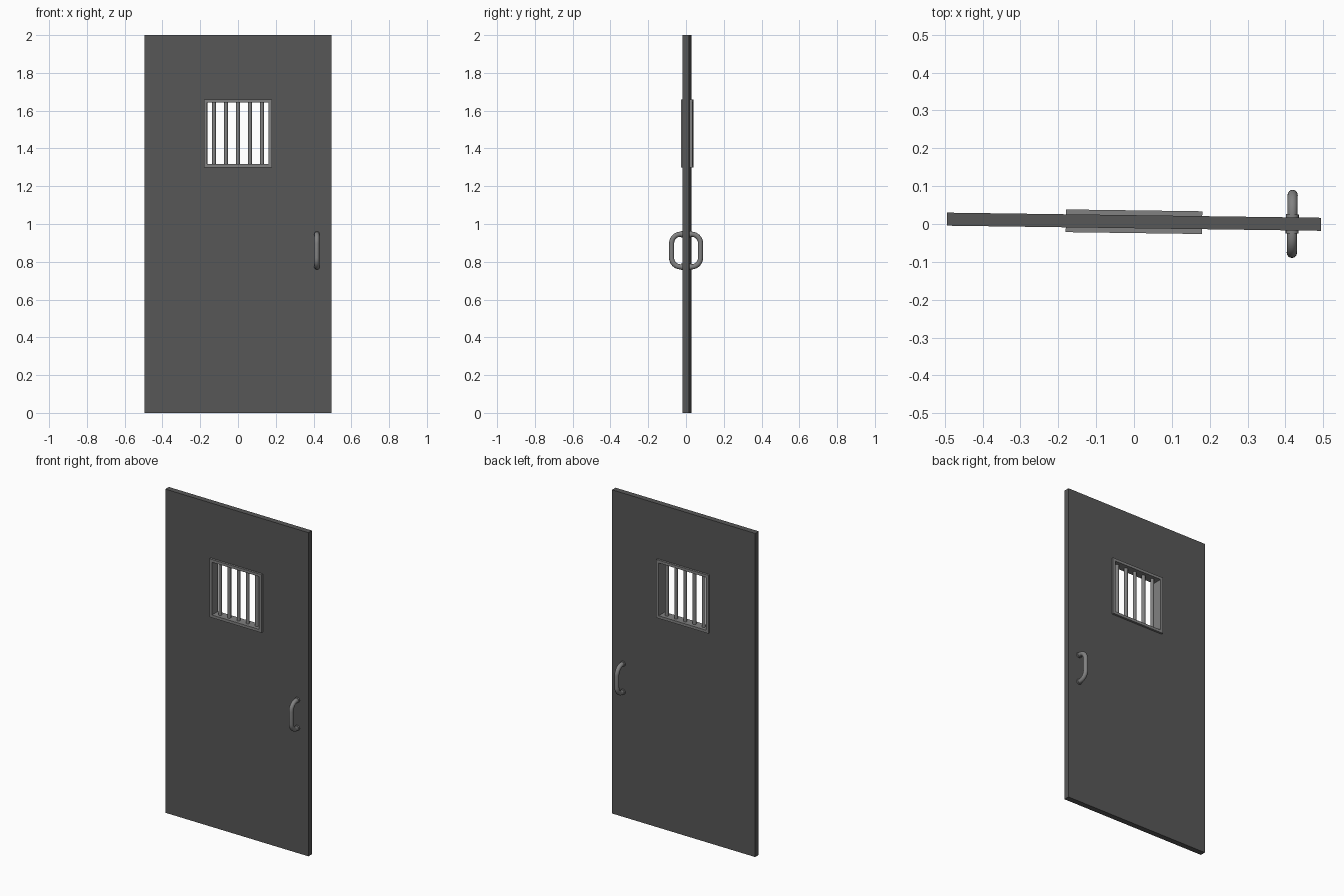
import bpy, bmesh, math
from mathutils import Matrix, Vector

if "Cube" in bpy.data.objects:
    bpy.data.objects.remove(bpy.data.objects["Cube"])

# The whole door leaf stands very slightly ajar
PLACE = Matrix.Translation((0, 0.006, 0)) @ Matrix.Rotation(-0.0137, 4, 'Z')


def material(name, v):
    m = bpy.data.materials.new(name)
    m.diffuse_color = (v, v, v, 1)
    m.use_nodes = True
    m.node_tree.nodes["Principled BSDF"].inputs["Base Color"].default_value = m.diffuse_color
    return m


DARK = material("dark_steel", 0.095)
LIGHT = material("bare_steel", 0.22)


def finish(name, bm, mat, smooth=False):
    bmesh.ops.recalc_face_normals(bm, faces=bm.faces)
    bm.transform(PLACE)
    me = bpy.data.meshes.new(name)
    bm.to_mesh(me)
    bm.free()
    me.materials.append(mat)
    ob = bpy.data.objects.new(name, me)
    bpy.context.collection.objects.link(ob)
    if smooth:
        bpy.ops.object.select_all(action='DESELECT')
        ob.select_set(True)
        bpy.context.view_layer.objects.active = ob
        bpy.ops.object.shade_smooth_by_angle(angle=math.radians(40))
    return ob


def ring_panel(name, outer, inner, half, mat):
    """Rectangular slab with a rectangular hole; rects are x0, x1, z0, z1."""
    bm = bmesh.new()

    def loop(r, y):
        x0, x1, z0, z1 = r
        return [bm.verts.new((x, y, z))
                for x, z in ((x0, z0), (x1, z0), (x1, z1), (x0, z1))]

    loops = [loop(outer, -half), loop(outer, half), loop(inner, half), loop(inner, -half)]
    for k in range(4):
        a, b = loops[k], loops[(k + 1) % 4]
        for i in range(4):
            j = (i + 1) % 4
            bm.faces.new((a[i], a[j], b[j], b[i]))
    return finish(name, bm, mat)


def cylinder(name, centre, radius, length, axis, mat, sides=16):
    bm = bmesh.new()
    rot = Matrix.Rotation(math.pi / 2, 4, 'X') if axis == 'Y' else Matrix()
    bmesh.ops.create_cone(bm, cap_ends=True, segments=sides, radius1=radius, radius2=radius,
                          depth=length, matrix=Matrix.Translation(centre) @ rot)
    return finish(name, bm, mat, True)


def handle(name, side, x, z0, z1, reach, bend, radius, mat, sides=16, steps=8):
    """Round bar swept along a D shaped path in the y-z plane."""
    path = [(0.0, z0, 0.0)]                      # y, z, direction angle
    for cz, start in ((z0 + bend, 0), (z1 - bend, math.pi / 2)):
        for i in range(steps + 1):
            t = start + i * math.pi / 2 / steps
            path.append((reach - bend + bend * math.sin(t), cz - bend * math.cos(t), t))
    path.append((0.0, z1, math.pi))
    bm = bmesh.new()
    rings = []
    for y, z, t in path:
        n = Vector((0, math.sin(t), -math.cos(t)))
        ring = []
        for k in range(sides):
            a = 2 * math.pi * k / sides
            p = Vector((x, y, z)) + radius * (math.cos(a) * Vector((1, 0, 0)) + math.sin(a) * n)
            ring.append(bm.verts.new((p.x, p.y * side, p.z)))
        rings.append(ring)
    for a, b in zip(rings, rings[1:]):
        for k in range(sides):
            j = (k + 1) % sides
            bm.faces.new((a[k], a[j], b[j], b[k]))
    return finish(name, bm, mat, True)


# Door slab with window opening
ring_panel("door_slab", (-0.494, 0.494, 0, 2), (-0.17, 0.17, 1.31, 1.65), 0.0172, DARK)

# Window frame and its vertical bars
ring_panel("window_frame", (-0.18, 0.18, 1.30, 1.66), (-0.163, 0.163, 1.317, 1.643), 0.03, LIGHT)
for i in range(5):
    cylinder(f"window_bar_{i + 1}", ((i - 2) * 0.0635, 0, 1.48), 0.0105, 0.33, 'Z', LIGHT)

# Pull handles with mounting collars on both faces
HX, Z0, Z1 = 0.418, 0.773, 0.946
for side, label in ((-1, "front"), (1, "back")):
    handle(f"{label}_handle", side, HX, Z0, Z1, 0.0765, 0.048, 0.0135, LIGHT)
    for z, pos in ((Z0, "lower"), (Z1, "upper")):
        cylinder(f"{label}_{pos}_collar", (HX, side * 0.02, z), 0.017, 0.011, 'Y', LIGHT)
